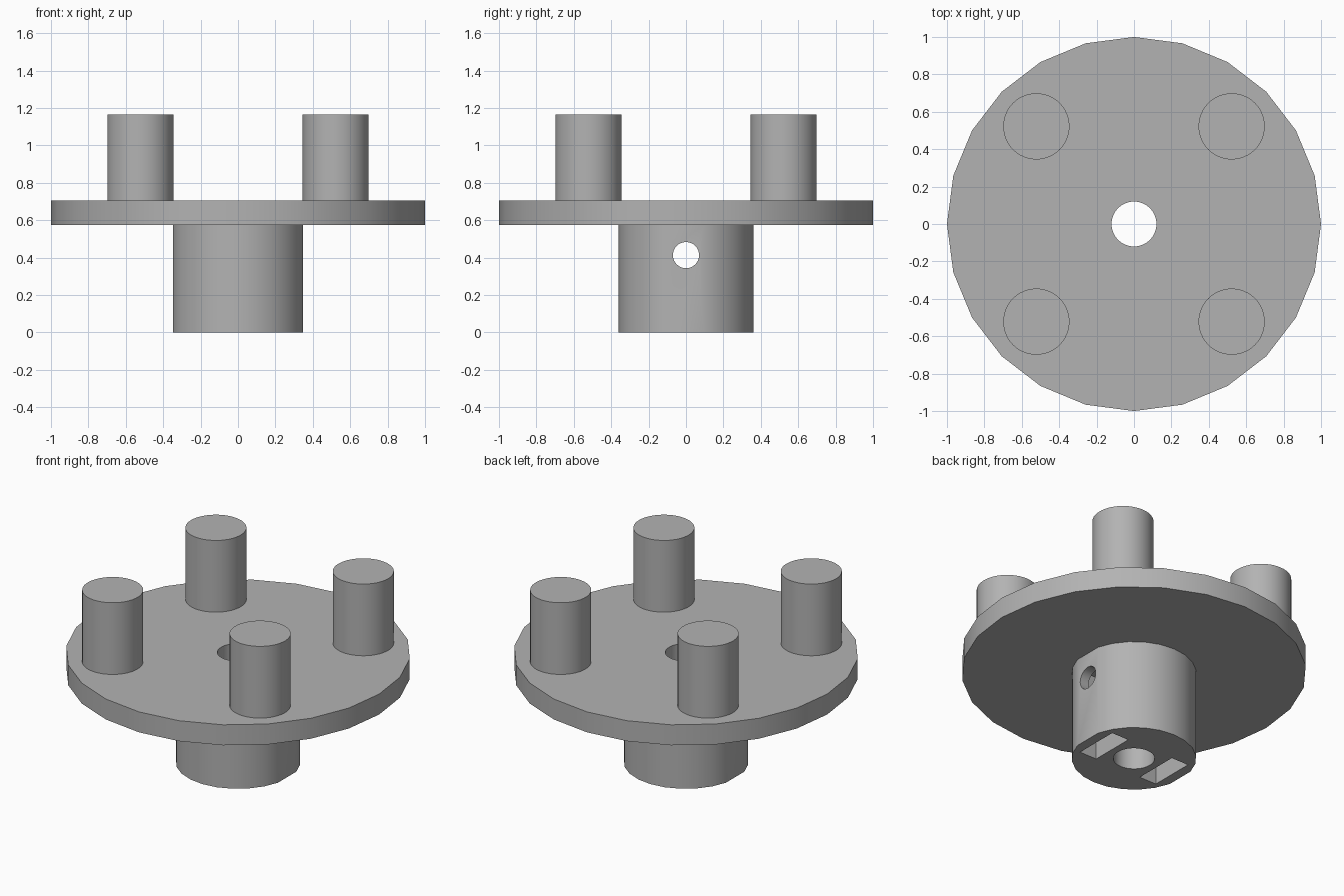
import bpy
import bmesh
import math
from mathutils import Matrix

if "Cube" in bpy.data.objects:
    bpy.data.objects.remove(bpy.data.objects["Cube"], do_unlink=True)

GREY = (0.45, 0.45, 0.45, 1.0)
mat = bpy.data.materials.new("plain grey")
mat.use_nodes = True
mat.diffuse_color = GREY
mat.node_tree.nodes["Principled BSDF"].inputs["Base Color"].default_value = GREY


def prism(name, outline, z0, z1, matrix=Matrix()):
    """Closed solid from a 2D outline, extruded from z0 to z1."""
    bm = bmesh.new()
    base = bm.faces.new([bm.verts.new((x, y, z0)) for x, y in outline])
    top = bmesh.ops.extrude_face_region(bm, geom=[base])["geom"]
    verts = [v for v in top if isinstance(v, bmesh.types.BMVert)]
    bmesh.ops.translate(bm, verts=verts, vec=(0, 0, z1 - z0))
    bmesh.ops.transform(bm, matrix=matrix, verts=bm.verts)
    bmesh.ops.recalc_face_normals(bm, faces=bm.faces)
    mesh = bpy.data.meshes.new(name)
    bm.to_mesh(mesh)
    bm.free()
    mesh.materials.append(mat)
    ob = bpy.data.objects.new(name, mesh)
    bpy.context.collection.objects.link(ob)
    return ob


def circle(radius, sides, cx=0, cy=0):
    step = math.tau / sides
    return [(cx + radius * math.cos(i * step), cy + radius * math.sin(i * step))
            for i in range(sides)]


def rectangle(cx, w, d):
    return [(cx + sx * w / 2, sy * d / 2)
            for sx, sy in ((-1, -1), (1, -1), (1, 1), (-1, 1))]


def cut(ob, cutter):
    """Subtract the cutter, bake the result and drop the cutter."""
    mod = ob.modifiers.new("cut", "BOOLEAN")
    mod.operation = "DIFFERENCE"
    mod.solver = "EXACT"
    mod.object = cutter
    bpy.context.view_layer.objects.active = ob
    bpy.ops.object.modifier_apply(modifier=mod.name)
    bpy.data.objects.remove(cutter, do_unlink=True)


FLANGE_Z, FLANGE_TOP, PEG_TOP = 0.575, 0.706, 1.165

# Wide flange and narrow hub; the hub has a flat on its left and right
flange = prism("flange", circle(1.0, 24), FLANGE_Z, FLANGE_TOP)
hub_outline = [p for p in circle(0.361, 24) if abs(p[0]) < 0.355]
hub = prism("hub", hub_outline, 0, FLANGE_Z)
parts = [flange, hub]

# Shaft bore through flange and hub
for part in (flange, hub):
    cut(part, prism("bore_cutter", circle(0.12, 48), -0.1, 1))

# Nut pockets open at the bottom
for side in (-1, 1):
    cut(hub, prism("pocket_cutter", rectangle(side * 0.226, 0.122, 0.29), -0.1, 0.545))

# Set screw hole across the hub
across = Matrix.Translation((0, 0, 0.413)) @ Matrix.Rotation(math.pi / 2, 4, "Y")
cut(hub, prism("screw_cutter", circle(0.07, 32), -0.5, 0.5, across))

# Four drive pegs
for x_name, sx in (("left", 1), ("right", -1)):
    for y_name, sy in (("front", -1), ("back", 1)):
        parts.append(prism(f"peg_{y_name}_{x_name}",
                           circle(0.177, 48, sx * 0.522, sy * 0.522),
                           FLANGE_TOP, PEG_TOP))

# Smooth round walls, sharp rims
bpy.ops.object.select_all(action="DESELECT")
for part in parts:
    part.select_set(True)
bpy.context.view_layer.objects.active = flange
bpy.ops.object.shade_smooth_by_angle(angle=math.radians(25))
